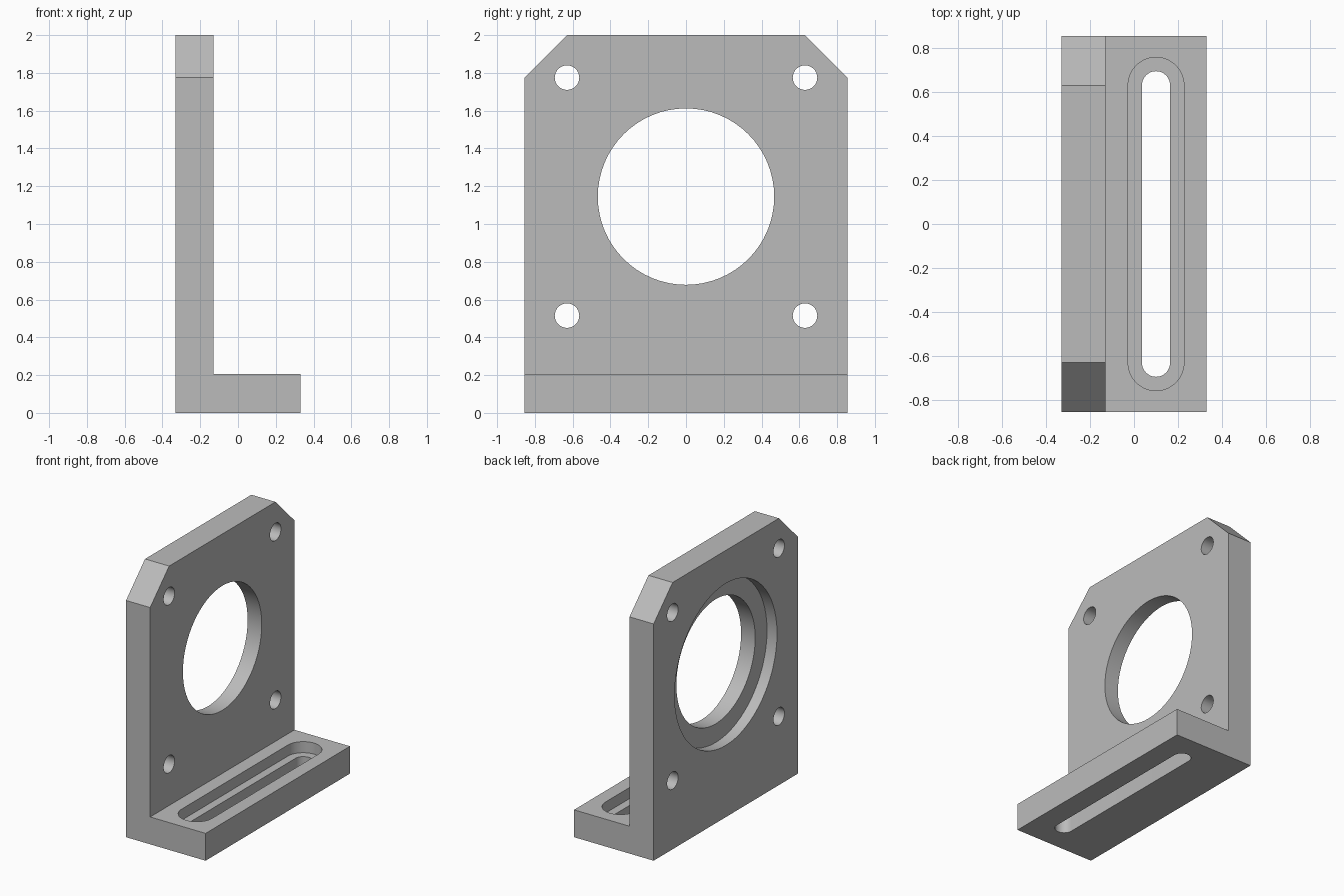
import bpy, bmesh, math
from mathutils import Matrix, Vector

if "Cube" in bpy.data.objects:
    bpy.data.objects.remove(bpy.data.objects["Cube"])

X0, X1, XP = -0.33, 0.33, -0.13      # back face, flange tip, plate front face
HALF_W, HEIGHT, BASE = 0.855, 2.0, 0.205
CHAMFER = 0.225
BORE_Z, STEP = 1.145, 0.083

grey = bpy.data.materials.new("machined grey")
grey.use_nodes = True
colour = (0.5, 0.5, 0.5, 1)
grey.diffuse_color = colour
grey.node_tree.nodes["Principled BSDF"].inputs["Base Color"].default_value = colour


def make_object(name, bm):
    bmesh.ops.recalc_face_normals(bm, faces=bm.faces)
    mesh = bpy.data.meshes.new(name)
    bm.to_mesh(mesh)
    bm.free()
    mesh.materials.append(grey)
    obj = bpy.data.objects.new(name, mesh)
    bpy.context.collection.objects.link(obj)
    return obj


def prism(points, direction):
    """Extrude a closed outline into a solid."""
    bm = bmesh.new()
    face = bm.faces.new([bm.verts.new(p) for p in points])
    new = bmesh.ops.extrude_face_region(bm, geom=[face])["geom"]
    bmesh.ops.translate(bm, vec=direction,
                        verts=[v for v in new if isinstance(v, bmesh.types.BMVert)])
    return bm


def cut(target, bm):
    """Subtract a solid from the target and discard it."""
    cutter = make_object("cutter", bm)
    cutter.hide_render = True
    mod = target.modifiers.new("cut", "BOOLEAN")
    mod.operation, mod.solver, mod.object = "DIFFERENCE", "EXACT", cutter
    bpy.context.view_layer.objects.active = target
    bpy.ops.object.modifier_apply(modifier=mod.name)
    bpy.data.objects.remove(cutter)


def round_hole(y, z, radius, xa, xb, sides):
    bm = bmesh.new()
    place = Matrix.Translation(((xa + xb) / 2, y, z)) @ Matrix.Rotation(math.pi / 2, 4, "Y")
    bmesh.ops.create_cone(bm, cap_ends=True, segments=sides, radius1=radius,
                          radius2=radius, depth=xb - xa, matrix=place)
    return bm


def slot(x, half_length, radius, za, zb, steps=24):
    outline = []
    for end in (1, -1):
        for i in range(steps + 1):
            a = math.pi * i / steps
            outline.append((x + end * radius * math.cos(a),
                            end * (half_length + radius * math.sin(a)), za))
    return prism(outline, Vector((0, 0, zb - za)))


# L-shaped body
profile = [(X0, 0), (X1, 0), (X1, BASE), (XP, BASE), (XP, HEIGHT), (X0, HEIGHT)]
body = prism([(x, -HALF_W, z) for x, z in profile], Vector((0, 2 * HALF_W, 0)))

# Chamfered top corners
corners = [e for e in body.edges
           if all(v.co.z > HEIGHT - 0.01 for v in e.verts)
           and abs(e.verts[0].co.y - e.verts[1].co.y) < 0.01]
bmesh.ops.bevel(body, geom=corners, offset=CHAMFER, segments=1, affect="EDGES")
bracket = make_object("motor_mount_bracket", body)

# Main bore with a stepped recess on the rear face
cut(bracket, round_hole(0, BORE_Z, 0.467, X0 - 0.1, XP + 0.1, 64))
cut(bracket, round_hole(0, BORE_Z, 0.607, X0 - 0.1, X0 + STEP, 64))

# Four bolt holes
for y in (-0.63, 0.63):
    for z in (BORE_Z - 0.63, BORE_Z + 0.63):
        cut(bracket, round_hole(y, z, 0.065, X0 - 0.1, XP + 0.1, 32))

# Adjustment slot with a wider recess on top of the flange
cut(bracket, slot(0.1, 0.63, 0.064, -0.1, BASE + 0.1))
cut(bracket, slot(0.1, 0.63, 0.127, BASE - STEP, BASE + 0.1))

# Smooth hole walls, crisp edges
bpy.ops.object.select_all(action="DESELECT")
bracket.select_set(True)
bpy.context.view_layer.objects.active = bracket
bpy.ops.object.shade_smooth_by_angle(angle=math.radians(30))
